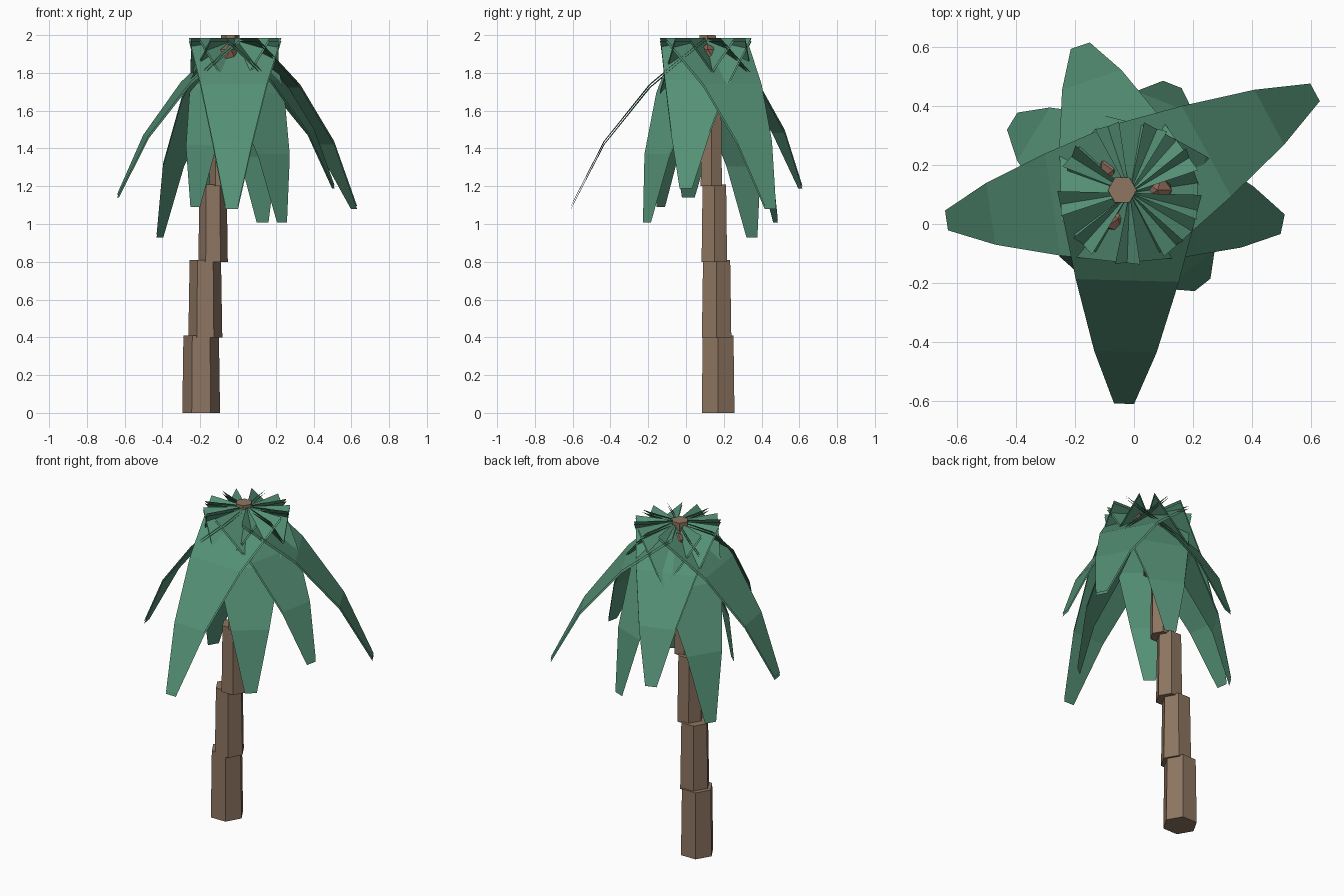
import bpy, bmesh
from math import sin, cos, radians, atan2, hypot
from mathutils import Vector, Matrix

if "Cube" in bpy.data.objects:
    bpy.data.objects.remove(bpy.data.objects["Cube"])

def material(name, color):
    m = bpy.data.materials.new(name)
    m.diffuse_color = (*color, 1)
    m.use_nodes = True
    m.node_tree.nodes["Principled BSDF"].inputs["Base Color"].default_value = m.diffuse_color
    return m

BARK = material("bark", (0.27, 0.18, 0.12))
LEAF = material("leaf", (0.09, 0.28, 0.18))
NUT = material("nut", (0.25, 0.13, 0.09))

def add(name, bm, mat):
    me = bpy.data.meshes.new(name)
    bm.to_mesh(me)
    bm.free()
    me.materials.append(mat)
    ob = bpy.data.objects.new(name, me)
    bpy.context.collection.objects.link(ob)
    return ob

# Trunk: five stepped, tapering hexagonal segments (x, y, bottom radius, top radius)
SEGMENTS = [(-0.195, 0.170, 0.100, 0.094),
            (-0.173, 0.162, 0.090, 0.083),
            (-0.132, 0.150, 0.078, 0.072),
            (-0.087, 0.134, 0.065, 0.060),
            (-0.040, 0.115, 0.055, 0.049)]
for i, (x, y, r1, r2) in enumerate(SEGMENTS):
    bm = bmesh.new()
    height = 0.41 if i < 4 else 0.40
    ring = lambda r, z: [bm.verts.new((x + r * cos(radians(60 * k)),
                                       y + r * sin(radians(60 * k)), z)) for k in range(6)]
    low, high = ring(r1, 0.4 * i), ring(r2, 0.4 * i + height)
    bm.faces.new(low[::-1])
    bm.faces.new(high)
    for k in range(6):
        n = (k + 1) % 6
        bm.faces.new((low[k], low[n], high[n], high[k]))
    add(f"trunk_segment_{i + 1}", bm, BARK)

# Fronds: nine drooping tapered strips sharing one crown point, each a pair of thin sheets
CROWN = Vector((-0.015, 0.105, 1.985))
HALF_WIDTHS = (0.245, 0.175, 0.106, 0.034)
BEND = radians(11.5)
# (horizontal reach, tip height), going round every 40 degrees
FRONDS = [(0.716, 1.095), (0.396, 1.025), (0.527, 1.205), (0.467, 0.945), (0.628, 1.155),
          (0.319, 1.105), (0.715, 1.095), (0.398, 1.025), (0.530, 1.205)]

def frond(name, angle, reach, tip_z):
    drop = CROWN.z - tip_z
    pitch = atan2(drop, reach)
    length = hypot(reach, drop) / (1 + 2 * cos(BEND))
    path = [(0.0, 0.0)]
    for k in (-1, 0, 1):
        a = pitch + k * BEND
        path.append((path[-1][0] + length * cos(a), path[-1][1] - length * sin(a)))
    place = Matrix.Translation(CROWN) @ Matrix.Rotation(angle, 4, 'Z')
    bm = bmesh.new()
    for dz, up in ((0, True), (-0.016, False)):
        rows = [[bm.verts.new(place @ Vector((r, s * w, z + dz))) for s in (-1, 1)]
                for (r, z), w in zip(path, HALF_WIDTHS)]
        for a, b in zip(rows, rows[1:]):
            quad = (a[0], b[0], b[1], a[1])
            bm.faces.new(quad if up else quad[::-1])
    add(name, bm, LEAF)

for i, (reach, tip_z) in enumerate(FRONDS):
    frond(f"frond_{i + 1}", radians(28.5 + 40 * i), reach, tip_z)

# Nuts tucked under the crown
for i in range(3):
    a = radians(6 + 120 * i)
    pos = CROWN + Vector((0.095 * cos(a), 0.095 * sin(a), -0.085))
    bm = bmesh.new()
    bmesh.ops.create_icosphere(bm, subdivisions=1, radius=0.055,
                               matrix=Matrix.Translation(pos))
    add(f"nut_{i + 1}", bm, NUT)
